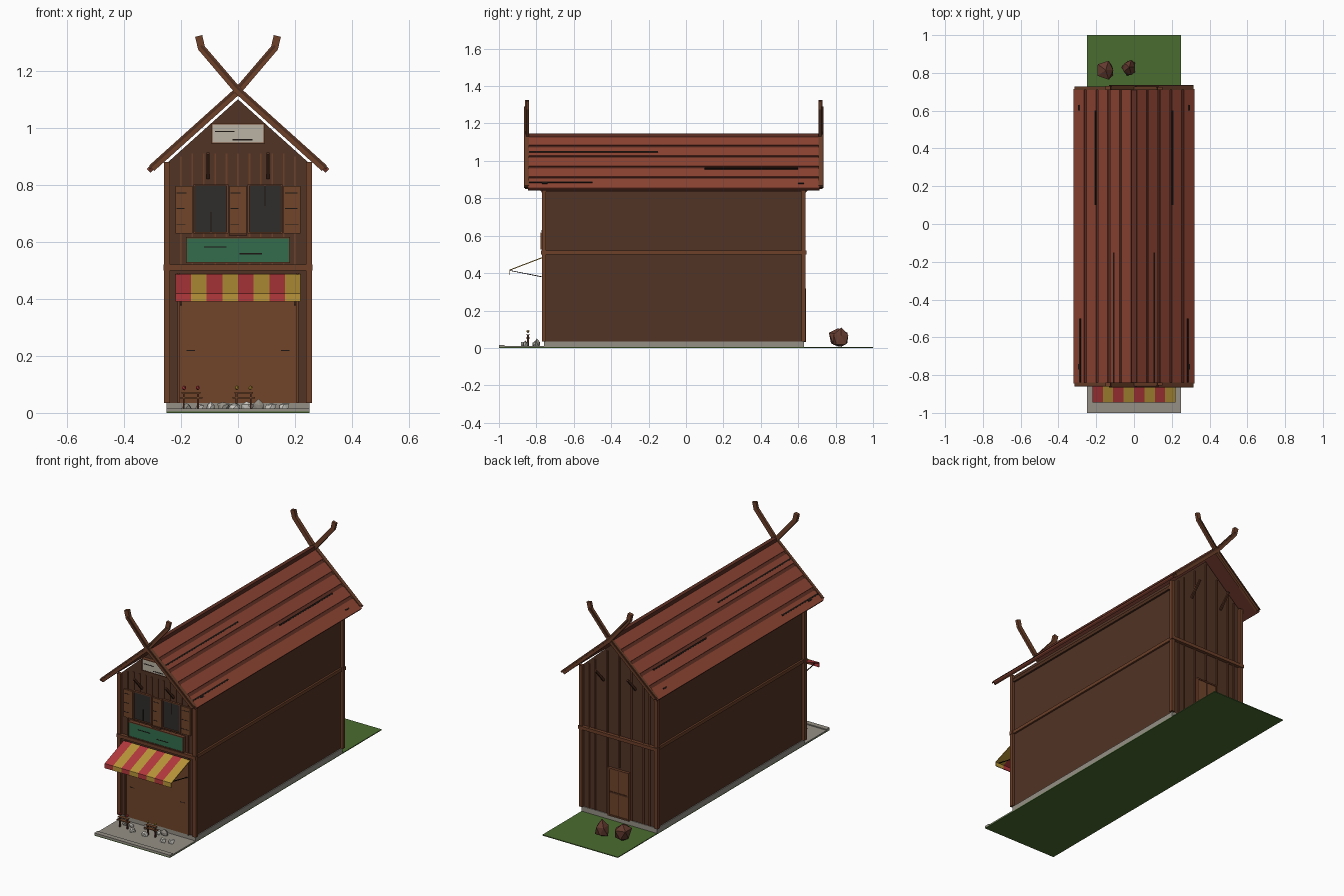
import bpy, bmesh, math, random
from mathutils import Vector

if "Cube" in bpy.data.objects:
    bpy.data.objects.remove(bpy.data.objects["Cube"])
random.seed(4)

COL = dict(wall=(.085, .033, .018), timber=(.15, .05, .022), dark=(.08, .028, .014), door=(.165, .06, .024),
           roof=(.27, .058, .033), roofdark=(.11, .028, .017), grey=(.3, .28, .24), grass=(.07, .15, .03),
           green=(.032, .15, .075), white=(.5, .45, .37), glass=(.03, .026, .024), red=(.45, .04, .045),
           yellow=(.48, .3, .04), rock=(.12, .042, .027), crack=(.012, .008, .006), paper=(.6, .58, .53))
M = {}
for n, c in COL.items():
    M[n] = bpy.data.materials.new(n)
    M[n].diffuse_color = (*c, 1)

def finish(name, bm, mat):
    bmesh.ops.recalc_face_normals(bm, faces=bm.faces)
    me = bpy.data.meshes.new(name)
    bm.to_mesh(me)
    bm.free()
    me.materials.append(M[mat])
    ob = bpy.data.objects.new(name, me)
    bpy.context.collection.objects.link(ob)
    return ob

def prism(name, pts, a, b, mat, axis='y'):
    """Extrude an xz profile along y, or a yz profile along x."""
    put = (lambda p, d: (p[0], d, p[1])) if axis == 'y' else (lambda p, d: (d, p[0], p[1]))
    bm = bmesh.new()
    lo = [bm.verts.new(put(p, a)) for p in pts]
    hi = [bm.verts.new(put(p, b)) for p in pts]
    bm.faces.new(lo)
    bm.faces.new(hi[::-1])
    for i in range(len(pts)):
        j = (i + 1) % len(pts)
        bm.faces.new((lo[i], lo[j], hi[j], hi[i]))
    return finish(name, bm, mat)

def box(name, x0, x1, y0, y1, z0, z1, mat):
    return prism(name, [(x0, z0), (x1, z0), (x1, z1), (x0, z1)], y0, y1, mat)

def band(path, w):
    """Outline of constant width around an open 2D path."""
    P = [Vector(p) for p in path]
    L, R = [], []
    for i, p in enumerate(P):
        d = Vector((0, 0))
        if i: d += (p - P[i - 1]).normalized()
        if i < len(P) - 1: d += (P[i + 1] - p).normalized()
        d.normalize()
        n = Vector((-d.y, d.x)) * w / 2
        L.append(p + n)
        R.append(p - n)
    return L + R[::-1]

def frame(name, x0, x1, z0, z1, y0, y1, w, mat):
    for a, b, c, d in ((x0 - w, x1 + w, z1, z1 + w), (x0 - w, x1 + w, z0 - w, z0), (x0 - w, x0, z0, z1), (x1, x1 + w, z0, z1)):
        box(name, a, b, y0, y1, c, d, mat)

def lump(name, c, r, mat, sub=1, jit=.25):
    bm = bmesh.new()
    bmesh.ops.create_icosphere(bm, subdivisions=sub, radius=1)
    for v in bm.verts:
        k = 1 + random.uniform(-jit, jit * .5)
        v.co = Vector((c[0] + v.co.x * r[0] * k, c[1] + v.co.y * r[1] * k, max(.006, c[2] + v.co.z * r[2] * k)))
    return finish(name, bm, mat)

# ground, pavement, kerb, foundation
box('grass', -.25, .25, -1, 1, 0, .005, 'grass')
box('pavement', -.25, .25, -1, -.76, .005, .01, 'grey')
box('kerb', -.25, .25, -1, -.97, .01, .016, 'grey')
box('foundation', -.25, .25, -.76, .63, .005, .035, 'grey')

# house body
prism('walls', [(-.245, .03), (.245, .03), (.245, .88), (0, 1.1), (-.245, .88)], -.755, .625, 'wall')

# corner posts, storey beams
for s in (-1, 1):
    a, b = sorted((s * .238, s * .26))
    for y0, y1 in ((-.77, -.748), (.618, .64)):
        box('corner_post', a, b, y0, y1, .035, .88, 'timber')
    a, b = sorted((s * .24, s * .256))
    box('side_beam', a, b, -.76, .63, .5, .52, 'timber')
    box('eave_beam', a, b, -.76, .63, .835, .855, 'dark')
box('front_beam', -.262, .262, -.775, -.75, .5, .52, 'timber')
box('back_beam', -.262, .262, .62, .645, .5, .52, 'timber')

# vertical wall battens and gable braces
for i in range(-5, 6):
    x = i * .04
    top = min(.91, 1.08 - .9 * abs(x))
    box('front_batten', x - .003, x + .003, -.76, -.75, .52, top, 'timber')
    if i % 2 == 0 or abs(i) == 5:
        zt = 1.08 - .9 * abs(x)
        box('back_batten', x - .004, x + .004, .62, .632, .33 if abs(x) < .07 else .035, zt, 'timber')
for s in (-1, 1):
    for y, d in ((-.757, -1), (.627, 1)):
        prism('gable_brace', band([(y, .825), (y + d * .075, .91)], .012), s * .105 - .005, s * .105 + .005, 'dark', 'x')

# roof: base slab and raised planks on each slope
def slope(s, t, h):
    return (s * (.31 * t + .67 * h), 1.125 - .28 * t + .74 * h)
for s in (-1, 1):
    prism('roof_base', [slope(s, 0, 0), slope(s, 1, -.004), slope(s, 1, .008), (0, 1.134)], -.845, .715, 'roofdark')
    for i in range(5):
        t0, t1 = i / 5 + .025, (i + 1) / 5 - (.02 if i < 4 else 0)
        prism('roof_plank', [slope(s, t0, .005), slope(s, t1, .005), slope(s, t1, .015), slope(s, t0, .012)], -.845, .715, 'roof')
    for t, y0, y1 in ((.3, -.84, -.15), (.88, -.84, -.5), (.62, .1, .6), (.9, .6, .63), (.9, -.77, -.74)):
        prism('roof_crack', [slope(s, t, .01), slope(s, t + .02, .01), slope(s, t + .02, .0165), slope(s, t, .0165)], y0, y1, 'crack')
    # crossed barge boards with horns
    for y, d in ((-.845, -1), (.715, 1)):
        o = .003 * s
        path = [(s * .303, .858), (0, 1.13), (-s * .128, 1.28), (-s * .138, 1.322)]
        a, b = sorted((y - d * .006, y + d * (.013 + o)))
        prism('barge_board', band(path, .026), a, b, 'timber')
        a, b = sorted((y, y + d * (.017 + o)))
        prism('barge_trim', band([(s * .312, .858), (0, 1.138), (-s * .13, 1.288)], .008), a, b, 'dark')
box('ridge_cap', -.012, .012, -.845, .715, 1.122, 1.146, 'roofdark')

# shop front: large shutter with frame
box('shop_shutter', -.205, .205, -.762, -.75, .035, .48, 'door')
for s in (-1, 1):
    a, b = sorted((s * .205, s * .212))
    box('shutter_jamb', a, b, -.768, -.75, .035, .49, 'timber')
    a, b = sorted((s * .15, s * .18))
    box('shutter_crack', a, b, -.763, -.76, .217, .22, 'crack')

# striped awning with valance and rods
for i in range(8):
    x = -.22 + i * .055
    prism('awning_stripe', [(-.765, .487), (-.945, .418), (-.945, .39), (-.941, .39), (-.941, .414), (-.765, .481)],
          x, x + .055, 'red' if i % 2 == 0 else 'yellow', 'x')
for s in (-1, 1):
    prism('awning_rod', band([(-.76, .378), (-.942, .414)], .004), s * .2 - .002, s * .2 + .002, 'crack', 'x')

# green sign board
box('sign_board', -.178, .178, -.776, -.75, .53, .612, 'green')
frame('sign_frame', -.178, .178, .53, .612, -.779, -.75, .005, 'timber')
for x0, x1, z in ((-.12, -.04, .58), (.005, .085, .556)):
    box('sign_crack', x0, x1, -.7775, -.77, z, z + .004, 'crack')

# upper windows and shutters
for s in (-1, 1):
    x0, x1 = sorted((s * .04, s * .15))
    box('window_glass', x0, x1, -.762, -.75, .635, .795, 'glass')
    frame('window_frame', x0, x1, .635, .795, -.768, -.75, .006, 'timber')
    z = .635 if s < 0 else .725
    box('window_crack', s * .095 - .002, s * .095 + .002, -.7635, -.76, z, z + .07, 'crack')
for xc in (-.19, 0, .19):
    box('shutter_panel', xc - .03, xc + .03, -.766, -.75, .63, .795, 'door')
    for z in (.66, .715, .77):
        box('shutter_groove', xc - .026, xc + random.uniform(0, .024), -.767, -.76, z, z + .003, 'crack')
box('window_sill', -.03, .03, -.773, -.75, .62, .63, 'dark')

# pale gable sign
box('gable_sign', -.09, .09, -.775, -.75, .948, 1.012, 'white')
frame('gable_sign_frame', -.09, .09, .948, 1.012, -.777, -.75, .004, 'timber')
for x0, x1, z in ((-.08, -.012, .985), (-.02, .05, .956)):
    box('gable_sign_crack', x0, x1, -.7765, -.77, z, z + .004, 'crack')

# back door
box('back_door', -.062, .062, .62, .636, .035, .31, 'door')
frame('back_door_frame', -.062, .062, .04, .31, .62, .641, .008, 'timber')
box('back_door_rail', -.06, .06, .63, .639, .17, .18, 'dark')
box('back_door_stile', -.003, .003, .63, .639, .04, .31, 'dark')

# back yard rocks
lump('rock_large', (-.15, .815, .05), (.055, .055, .064), 'rock')
lump('rock_small', (-.025, .83, .045), (.042, .048, .058), 'rock')

# front debris: broken trays with fruit, crumpled scraps
for x, m in ((-.165, 'red'), (.02, 'yellow')):
    for z, w in ((.05, .04), (.068, .033)):
        box('broken_slat', x - w, x + w, -.855, -.835, z, z + .005, 'door')
    for k in (-1, 1):
        box('slat_leg', x + k * .025 - .003, x + k * .025 + .003, -.85, -.84, .01, .068, 'dark')
        lump('fruit', (x + k * .024, -.845, .088), (.008, .008, .009), m, 1, .1)
for i in range(9):
    x = -.18 + i * .042
    y = random.choice((-.86, -.8)) + random.uniform(-.012, .012)
    lump('scrap', (x, y, .02), (.022, .016, random.uniform(.014, .03)), 'paper' if i % 3 else 'grey', 1, .5)

for m in bpy.data.materials:
    if m.users and not m.is_grease_pencil:
        m.use_nodes = True
        m.node_tree.nodes["Principled BSDF"].inputs["Base Color"].default_value = m.diffuse_color
